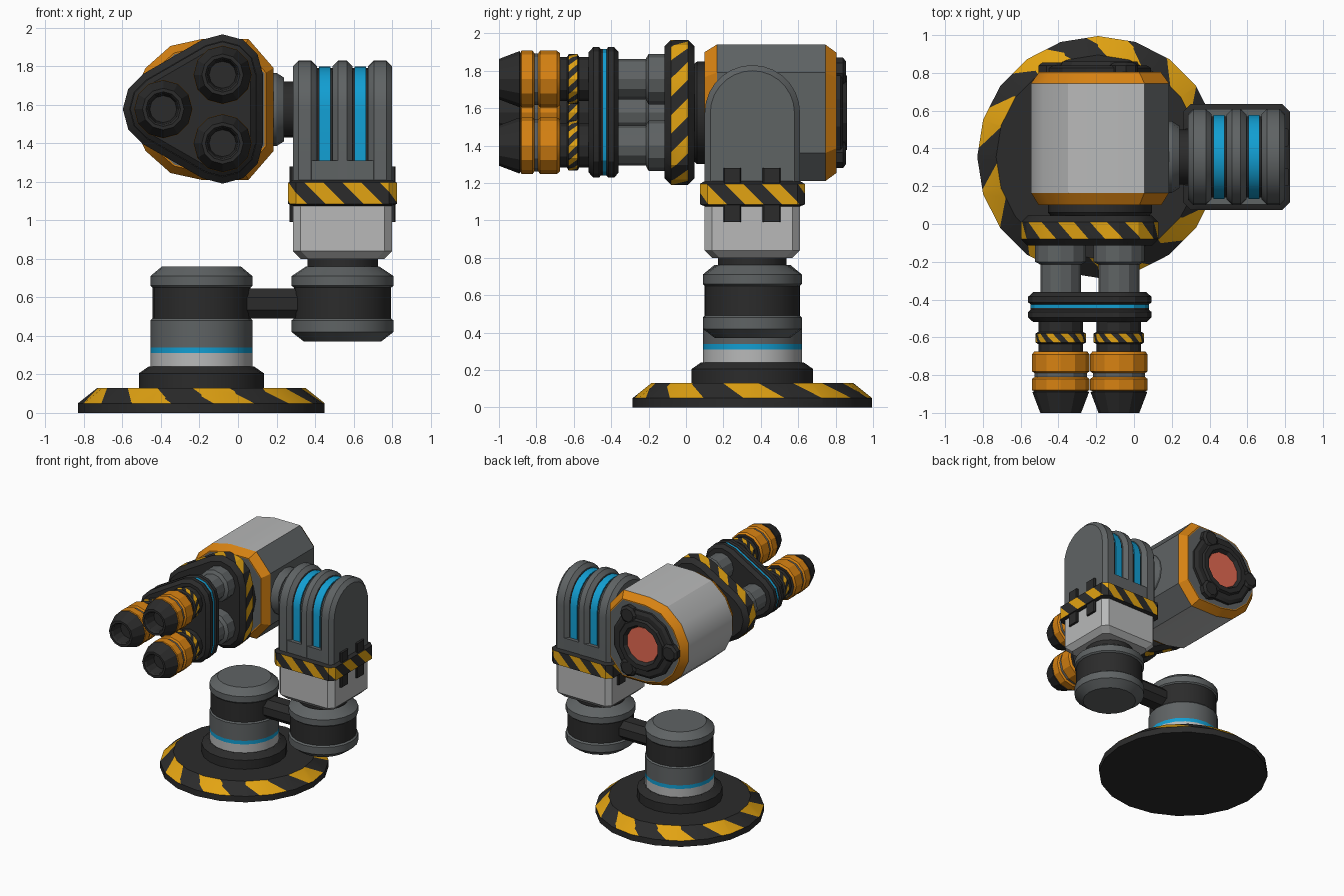
import bpy, bmesh, math
from mathutils import Vector

if "Cube" in bpy.data.objects:
    bpy.data.objects.remove(bpy.data.objects["Cube"])

# ---- colours (sRGB 0-255 turned to linear) ----
def material(name, rgb):
    m = bpy.data.materials.new(name)
    m.diffuse_color = [((c / 255 + 0.055) / 1.055) ** 2.4 for c in rgb] + [1]
    m.use_nodes = True
    m.node_tree.nodes["Principled BSDF"].inputs["Base Color"].default_value = m.diffuse_color
    return m

MATS = {n: material(n, c) for n, c in {
    "black": (43, 43, 43), "grey": (95, 99, 100), "light_grey": (184, 185, 185),
    "yellow": (226, 163, 18), "orange": (215, 130, 18), "blue": (18, 158, 210),
    "red": (228, 106, 82)}.items()}
NAMES = list(MATS)

# ---- outlines: each returns 2D points, counter-clockwise, for a given size ----
def ngon(n, cx, cy, phase=0):
    return lambda r: [(cx + r * math.cos(math.tau * i / n + phase),
                       cy + r * math.sin(math.tau * i / n + phase)) for i in range(n)]

def rect(x0, x1, y0, y1, c):
    """Rectangle with cut corners; size d grows it outwards."""
    def f(d):
        a, b, e, g = x0 - d, x1 + d, y0 - d, y1 + d
        return [(b, e + c), (b, g - c), (b - c, g), (a + c, g),
                (a, g - c), (a, e + c), (a + c, e), (b - c, e)]
    return f

BARRELS = [(-0.08, 1.755), (-0.388, 1.577), (-0.08, 1.40)]

def tri(r):
    """Rounded triangle wrapped round the three barrels."""
    return [(cx + r * math.cos(math.radians(a)), cz + r * math.sin(math.radians(a)))
            for k, (cx, cz) in enumerate(BARRELS)
            for a in range(120 * k, 120 * k + 121, 30)]

def arch(r):
    return ([(0.355 + r, 1.15)] +
            [(0.355 + r * math.cos(math.pi * i / 14), 1.575 + r * math.sin(math.pi * i / 14))
             for i in range(15)] + [(0.355 - r, 1.15)])

def housing(s):
    """Gun housing: flat cut side on the right, rounded on the left."""
    top = [(0.185, 1.79), (0.055, 1.94), (-0.19, 1.94), (-0.35, 1.905), (-0.48, 1.79)]
    pts = top + [(-0.545, 1.65), (-0.545, 1.5)] + [(x, 3.15 - z) for x, z in reversed(top)]
    return [(-0.18 + (x + 0.18) * s, 1.575 + (z - 1.575) * s) for x, z in pts]

# ---- loft: outline swept along an axis through (position, size) stations ----
PLACE = {"x": lambda a, b, h: (h, a, b), "y": lambda a, b, h: (a, h, b), "z": lambda a, b, h: (a, b, h)}
AXIS = {"x": Vector((1, 0, 0)), "y": Vector((0, -1, 0)), "z": Vector((0, 0, 1))}

def cut_stripes(bm, rows, axis, period):
    """Cut slanted bands into each row of faces and colour every other one yellow."""
    for row in rows:
        data, s = [], 0
        for f in row:
            u = axis.cross(f.normal).normalized()
            d = [v.co.dot(u) for v in f.verts]
            w = sum(abs(a - b) for a, b in zip(d, d[1:] + d[:1])) / 2
            data.append((f, u, f.normal.cross(u), f.calc_center_median(), s + w / 2))
            s += w
        half = s / max(1, round(s / period)) / 2
        for f, u, v, c, mid in data:
            d, mid = u + v, mid + half / 2
            vals = [(p.co - c).dot(d) + mid for p in f.verts]
            faces = [f]
            for k in range(math.ceil(min(vals) / half), math.floor(max(vals) / half) + 1):
                geom = faces + list({e for q in faces for e in q.edges}) + list({p for q in faces for p in q.verts})
                out = bmesh.ops.bisect_plane(bm, geom=geom, dist=1e-5, plane_no=d,
                                             plane_co=c + d * ((k * half - mid) / d.length_squared))
                faces = [g for g in out["geom"] if isinstance(g, bmesh.types.BMFace)]
            for q in faces:
                t = (q.calc_center_median() - c).dot(d) + mid
                q.material_index = NAMES.index("black" if math.floor(t / half) % 2 else "yellow")

def loft(name, axis, outline, stations, colours, caps=None, period=0.2, rule=None):
    """colours: one per segment; 'stripe' makes a hazard band."""
    if isinstance(colours, str):
        colours = [colours] * (len(stations) - 1)
    caps = caps or (colours[0], colours[-1])
    bm = bmesh.new()
    rings = [[bm.verts.new(PLACE[axis](a, b, h)) for a, b in outline(s)] for h, s in stations]
    n, rows = len(rings[0]), []
    for r0, r1, col in zip(rings, rings[1:], colours):
        row = [bm.faces.new((r0[i], r0[(i + 1) % n], r1[(i + 1) % n], r1[i])) for i in range(n)]
        for f in row:
            f.material_index = NAMES.index("black" if col == "stripe" else col)
        if col == "stripe":
            rows.append(row)
    for ring, col in zip((rings[0], rings[-1]), caps):
        bm.faces.new(ring).material_index = NAMES.index(col)
    bmesh.ops.recalc_face_normals(bm, faces=bm.faces)
    bm.normal_update()
    if rule:
        rule(bm)
    cut_stripes(bm, rows, AXIS[axis], period)
    me = bpy.data.meshes.new(name)
    bm.to_mesh(me)
    bm.free()
    for m in MATS.values():
        me.materials.append(m)
    ob = bpy.data.objects.new(name, me)
    bpy.context.collection.objects.link(ob)
    return ob

# ---- base and first post ----
CX, CY, AX = -0.19, 0.355, 0.5425
post, elbow = ngon(20, CX, CY), ngon(20, AX, CY)
loft("base_plate", "z", post, [(0, 0.64), (0.05, 0.64), (0.13, 0.54)], ["black", "stripe"],
     caps=("black", "black"), period=0.46)
loft("base_collar", "z", post, [(0.12, 0.325), (0.205, 0.325), (0.24, 0.275)], "black")
loft("base_post", "z", post,
     [(0.22, 0.265), (0.31, 0.265), (0.34, 0.265), (0.48, 0.265), (0.49, 0.255), (0.65, 0.255),
      (0.66, 0.265), (0.71, 0.265), (0.76, 0.205)],
     ["light_grey", "blue", "grey", "grey", "black", "grey", "grey", "grey"])

# ---- link and elbow joint ----
loft("link_arm", "x", rect(0.265, 0.445, 0.49, 0.645, 0.045), [(0.0, 0), (0.36, 0)], "black")
loft("elbow_joint", "z", elbow,
     [(0.37, 0.2), (0.42, 0.265), (0.48, 0.265), (0.49, 0.252), (0.65, 0.252), (0.66, 0.265),
      (0.71, 0.265), (0.76, 0.19), (0.76, 0.183), (0.82, 0.183)],
     ["grey", "grey", "grey", "black", "grey", "grey", "grey", "black", "black"])

# ---- upright arm ----
block = rect(0.285, 0.80, 0.10, 0.61, 0.04)
loft("arm_block", "z", block, [(0.80, -0.04), (0.84, 0), (1.12, 0)], "light_grey")
loft("arm_hazard_band", "z", block, [(1.075, 0.0), (1.085, 0.025), (1.195, 0.025), (1.21, 0.0)],
     ["black", "stripe", "black"], period=0.19)
for side, x in (("left", 0.268), ("right", 0.785)):
    for k, y in enumerate((0.2, 0.41)):
        loft(f"{side}_clip_{k + 1}", "z", rect(x, x + 0.033, y, y + 0.095, 0.006),
             [(0.99, 0), (1.28, 0)], "black")
loft("arm_lower_fill", "z", rect(0.30, 0.785, 0.102, 0.608, 0.03), [(1.15, 0), (1.31, 0)], "grey")
loft("arm_core", "x", arch, [(0.30, 0.215), (0.785, 0.215)], "black")
for k, (x0, x1) in enumerate(((0.285, 0.41), (0.49, 0.595), (0.675, 0.80))):
    loft(f"arm_rib_{k + 1}", "x", arch,
         [(x0, 0.225), (x0 + 0.03, 0.255), (x1 - 0.03, 0.255), (x1, 0.225)], "grey")
for k, x in enumerate((0.42, 0.605)):
    loft(f"arm_light_{k + 1}", "x", arch, [(x, 0.223), (x + 0.06, 0.223)], "blue")

# ---- shoulder pivot ----
pivot = ngon(16, CY, 1.575)
loft("shoulder_axle", "x", pivot, [(0.15, 0.145), (0.31, 0.145)], "black")
loft("shoulder_flange", "x", pivot, [(0.16, 0.19), (0.2, 0.19), (0.24, 0.165)], "grey")

# ---- gun housing ----
def light_shell(bm):
    # middle faces left of the flat cut are light grey
    for f in bm.faces:
        c = f.calc_center_median()
        if 0.3 < c.y < 0.6 and c.x < 0.055:
            f.material_index = NAMES.index("light_grey")

loft("gun_housing", "y", housing, [(0.10, 0.87), (0.10, 0.89), (0.165, 1), (0.745, 1), (0.805, 0.88), (0.805, 0.86)],
     ["orange", "orange", "grey", "orange", "orange"], caps=("grey", "grey"), rule=light_shell)
loft("housing_front_ring", "y", ngon(16, -0.18, 1.575), [(0.03, 0.25), (0.06, 0.275), (0.11, 0.275)], "black")

# ---- rear lens ----
rear = ngon(12, -0.18, 1.575, math.pi / 12)
loft("rear_frame", "y", rear,
     [(0.79, 0.28), (0.825, 0.28), (0.84, 0.255), (0.84, 0.215), (0.86, 0.205), (0.86, 0.165), (0.825, 0.145)],
     "black")
loft("rear_lens", "y", rear, [(0.82, 0.146), (0.833, 0.146)], "red")
for k in range(3):
    a = math.radians(60 + 120 * k)
    lug = ngon(8, -0.18 + 0.255 * math.cos(a), 1.575 + 0.255 * math.sin(a), a + math.pi / 8)
    loft(f"rear_lug_{k + 1}", "y", lug, [(0.79, 0.075), (0.84, 0.075), (0.855, 0.055)], "black")

# ---- triangular plates ----
loft("hazard_plate", "y", tri, [(-0.115, 0.175), (-0.08, 0.21), (0.01, 0.21), (0.045, 0.175)],
     ["black", "stripe", "black"], period=0.2)
loft("barrel_clamp", "y", tri,
     [(-0.52, 0.145), (-0.495, 0.172), (-0.465, 0.172), (-0.455, 0.16), (-0.445, 0.16), (-0.425, 0.16),
      (-0.415, 0.172), (-0.385, 0.172), (-0.36, 0.145)],
     ["black", "black", "black", "black", "blue", "black", "black", "black"])

# ---- three barrels ----
for k, (x, z) in enumerate(BARRELS):
    circle = ngon(12, x, z)
    loft(f"barrel_{k + 1}", "y", circle,
         [(-0.90, 0.07), (-0.985, 0.08), (-1.0, 0.09), (-1.0, 0.108), (-0.89, 0.15), (-0.885, 0.14),
          (-0.88, 0.152), (-0.82, 0.152), (-0.81, 0.138), (-0.79, 0.138), (-0.78, 0.152), (-0.69, 0.152),
          (-0.675, 0.14), (-0.675, 0.118), (-0.50, 0.118)],
         ["black"] * 5 + ["orange"] * 3 + ["grey"] + ["orange"] * 3 + ["black"] * 2)
    loft(f"barrel_hazard_ring_{k + 1}", "y", circle,
         [(-0.635, 0.12), (-0.627, 0.134), (-0.58, 0.134), (-0.572, 0.12)],
         ["black", "stripe", "black"], period=0.085)
    loft(f"barrel_sleeve_{k + 1}", "y", circle,
         [(-0.38, 0.108), (-0.215, 0.108), (-0.20, 0.135), (-0.13, 0.135), (-0.10, 0.135)], "grey")

# ---- shading: round parts smooth, edges sharp ----
bpy.ops.object.select_all(action="SELECT")
bpy.context.view_layer.objects.active = bpy.context.selected_objects[0]
bpy.ops.object.shade_smooth_by_angle(angle=math.radians(25))
